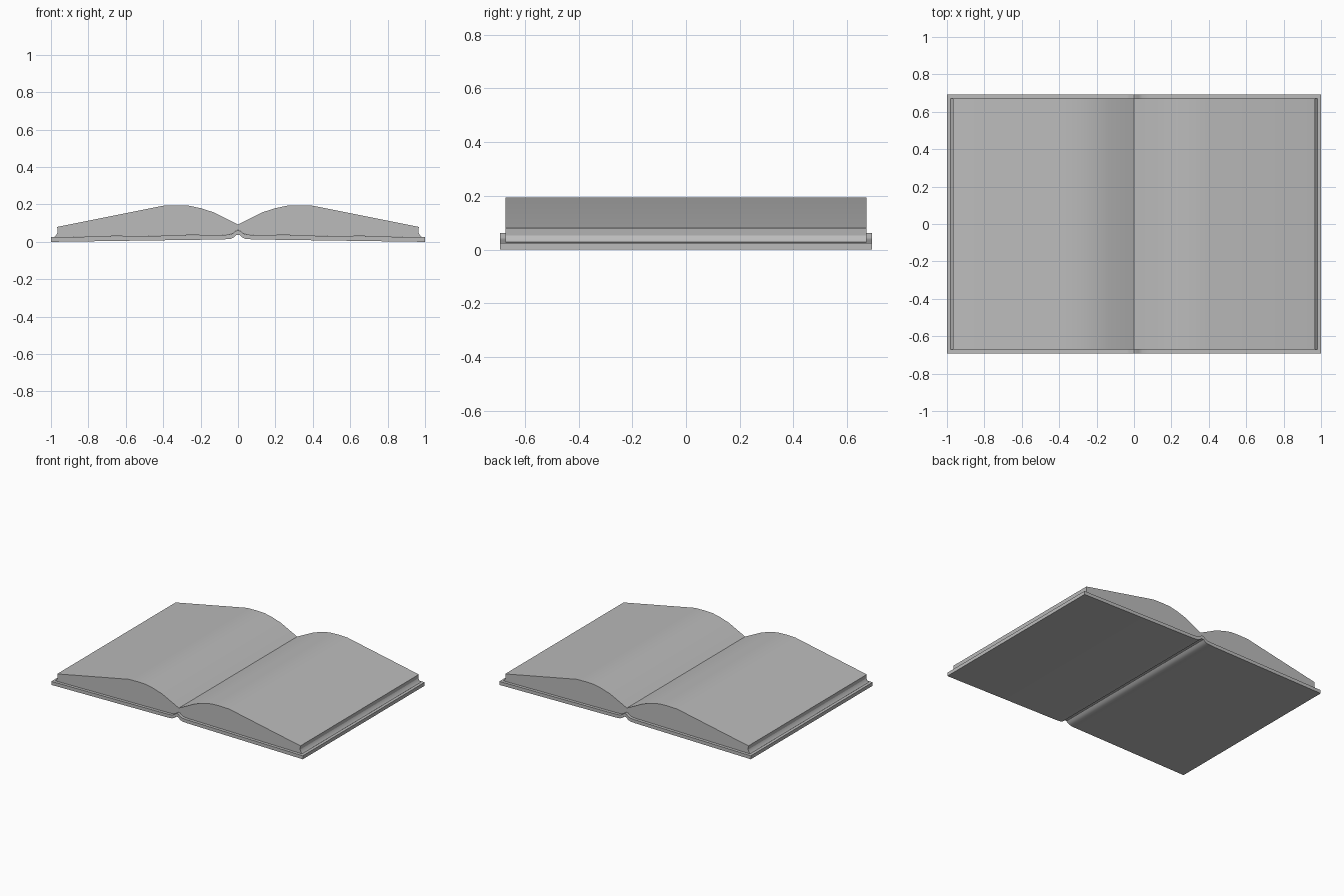
import bpy
import bmesh
from math import radians

if "Cube" in bpy.data.objects:
    bpy.data.objects.remove(bpy.data.objects["Cube"], do_unlink=True)

# Single plain grey
grey = bpy.data.materials.new("plain grey")
grey.use_nodes = True
color = (0.5, 0.5, 0.5, 1)
grey.diffuse_color = color
grey.node_tree.nodes["Principled BSDF"].inputs["Base Color"].default_value = color


def mirrored(half):
    """Complete a half profile that runs from the centre line outwards."""
    return [(-x, z) for x, z in reversed(half) if x > 0] + half


def extrude_profile(name, upper, lower, half_depth):
    """Extrude the outline between two mirrored half profiles along y."""
    outline = mirrored(lower) + mirrored(upper)[::-1]
    bm = bmesh.new()
    face = bm.faces.new([bm.verts.new((x, -half_depth, z)) for x, z in outline])
    result = bmesh.ops.extrude_face_region(bm, geom=[face])
    moved = [v for v in result["geom"] if isinstance(v, bmesh.types.BMVert)]
    bmesh.ops.translate(bm, verts=moved, vec=(0, 2 * half_depth, 0))
    bmesh.ops.recalc_face_normals(bm, faces=bm.faces)
    mesh = bpy.data.meshes.new(name)
    bm.to_mesh(mesh)
    bm.free()
    mesh.materials.append(grey)
    obj = bpy.data.objects.new(name, mesh)
    bpy.context.collection.objects.link(obj)
    bpy.ops.object.select_all(action="DESELECT")
    obj.select_set(True)
    bpy.context.view_layer.objects.active = obj
    bpy.ops.object.shade_smooth_by_angle(angle=radians(30))
    return obj


# Cover: two boards joined by a raised spine fold
cover_top = [(0, 0.062), (0.012, 0.058), (0.025, 0.046), (0.045, 0.039),
             (0.08, 0.037), (1, 0.025)]
cover_bottom = [(0, 0.038), (0.01, 0.036), (0.022, 0.024), (0.04, 0.016),
                (0.08, 0.013), (1, 0)]
extrude_profile("cover", cover_top, cover_bottom, 0.692)

# Pages: two swelling blocks meeting in the gutter, with hollowed fore edges
page_top = [(0, 0.093), (0.13, 0.158), (0.20, 0.18), (0.26, 0.193),
            (0.33, 0.195), (0.40, 0.193), (0.967, 0.08), (0.964, 0.052),
            (0.971, 0.037), (0.982, 0.028)]
page_bottom = [(x, z + 0.001) for x, z in cover_top[:-1]] + [(0.98, 0.026)]
extrude_profile("pages", page_top, page_bottom, 0.672)
